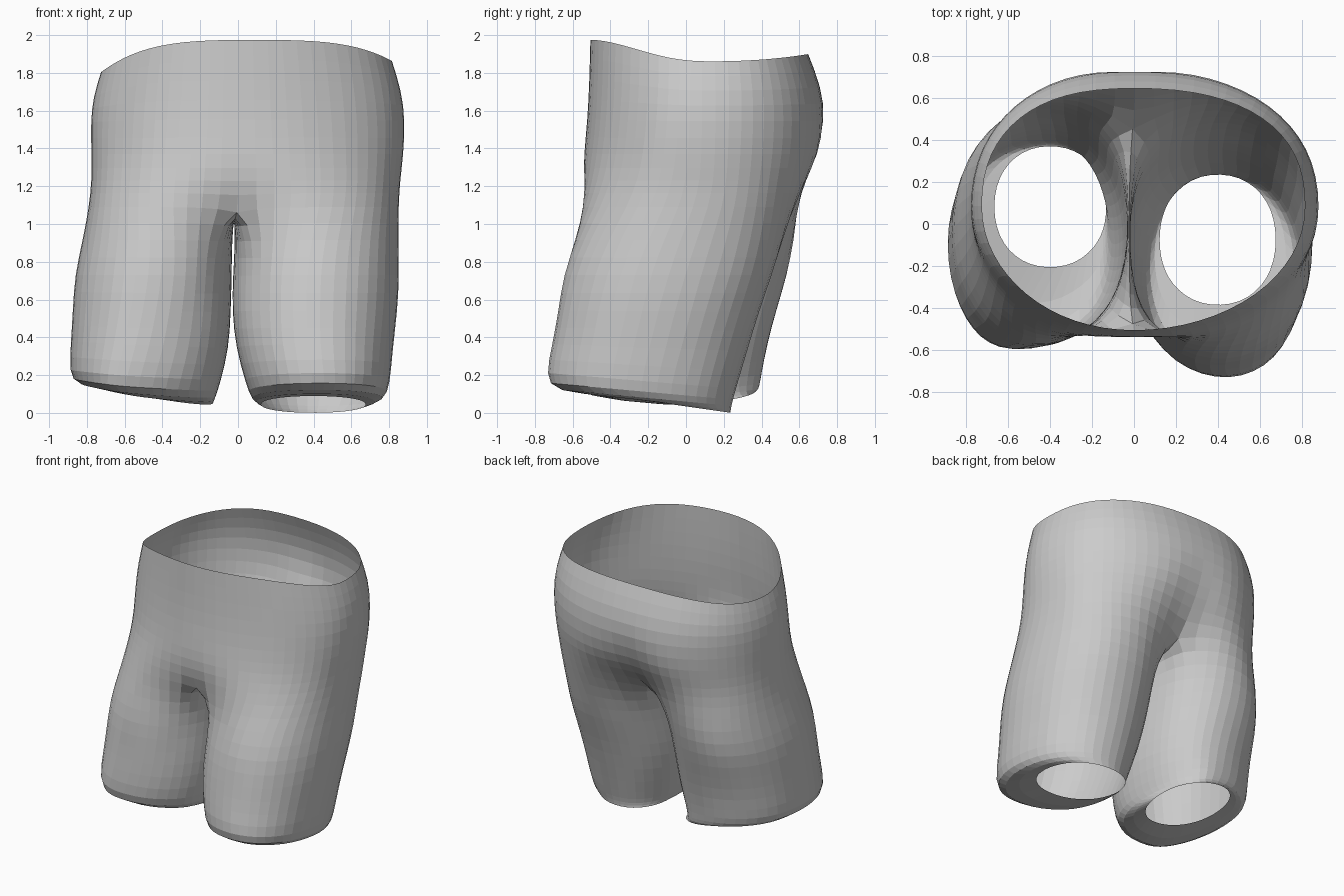
import bpy, bmesh
from math import sin, cos, pi, radians, exp

if "Cube" in bpy.data.objects:
    bpy.data.objects.remove(bpy.data.objects["Cube"])

N, M = 16, 5          # half-waist segments, points across the crotch
bm = bmesh.new()


def power(v, e):
    return (1 if v >= 0 else -1) * abs(v) ** (2 / e)


def bridge(a, b):
    for i in range(len(a)):
        j = (i + 1) % len(a)
        bm.faces.new((a[i], a[j], b[j], b[i]))


def rim_height(a):
    c, s = cos(a), sin(a)
    wave = .03 * sin(2 * a) ** 2 * (s < 0)
    return s * s * (1.975 if s < 0 else 1.9) + c * c * (1.86 if c > 0 else 1.80) + wave


# Seat: z, left, right, front, back, front roundness, back roundness, front groove, back groove, rim blend
SEAT = [
    (1.55, -.73, .82, -.51, .65, 2.0, 2.4, 0, 0, 1),
    (1.55, -.77, .87, -.515, .72, 2.0, 2.3, 0, 0, .5),
    (1.55, -.785, .89, -.525, .75, 2.05, 2.2, 0, .01, 0),
    (1.36, -.78, .88, -.545, .73, 2.15, 2.2, 0, .06, 0),
    (1.23, -.785, .87, -.57, .69, 2.35, 2.3, .02, .14, 0),
    (1.12, -.79, .86, -.595, .655, 2.5, 2.4, .09, .24, 0),
]


def seat_ring(z, xl, xr, yf, yb, ef, eb, gf, gb, blend):
    ring = []
    cx, cy = (xl + xr) / 2 * .5, .08
    for i in range(2 * N):
        a = -pi / 2 + pi * i / N
        c, s = cos(a), sin(a)
        e = ef if s < 0 else eb
        x = cx * (1 - abs(s) ** 4) + power(c, e) * ((xr - cx) if c > 0 else (cx - xl))
        y = cy + power(s, e) * ((yb - cy) if s > 0 else (cy - yf))
        y += gf * exp(-(x / .1) ** 2) if s < 0 else -gb * exp(-(x / .14) ** 2)
        ring.append(bm.verts.new((x, y, z + blend * (rim_height(a) - z))))
    return ring


rings = [seat_ring(*r) for r in SEAT]
for a, b in zip(rings, rings[1:]):
    bridge(a, b)
hip = rings[-1]

# Crotch seam from back to front
back, front = hip[N].co, hip[0].co
seam = []
for j in range(1, M + 1):
    t = j / (M + 1)
    p = back.lerp(front, t)
    seam.append(bm.verts.new((-.02, p.y, p.z - .06 * sin(pi * t))))

# Legs: front z, back z, inner x, outer x, front y, back y; last ring is the turned-in hem
RIGHT = [
    (.91, .91, -.02, .865, -.62, .535),
    (.73, .73, -.03, .86, -.655, .465),
    (.54, .54, -.035, .85, -.685, .395),
    (.36, .33, -.015, .825, -.715, .33),
    (.20, .10, .04, .81, -.75, .265),
    (.11, .03, .07, .78, -.71, .245),
    (.09, .00, .12, .68, -.39, .24),
]
LEFT = [
    (.91, .91, -.025, -.84, -.58, .615),
    (.73, .73, -.03, -.87, -.585, .545),
    (.54, .54, -.035, -.88, -.59, .485),
    (.36, .36, -.045, -.89, -.60, .435),
    (.18, .19, -.09, -.90, -.61, .405),
    (.09, .13, -.12, -.86, -.57, .395),
    (.07, .12, -.13, -.67, -.21, .375),
]


def leg(table, side, shear, tilt):
    prev = [hip[(side * i) % (2 * N)] for i in range(N + 1)] + seam
    angles = [radians(-140 + 280 * i / N) for i in range(N + 1)]
    angles += [radians(140 + 80 * j / (M + 1)) for j in range(1, M + 1)]
    for k, (zf, zb, xi, xo, yf, yb) in enumerate(table):
        hem = k == len(table) - 1
        low = max(0, k - 1) / 4
        ring = []
        for n, a in enumerate(angles):
            c, s = power(cos(a), 2.15), power(sin(a), 2.15)
            x = (xi + xo) / 2 + (xo - xi) / 2 * c
            y = (yf + yb) / 2 + (yb - yf) / 2 * s
            if not hem:
                x -= side * shear * low * s * (1 - abs(c))
                # shallow cloth folds
                y += .006 * sin(3 * n + 2.3 * k)
            z = zf + (zb - zf) * (s + 1) / 2 + tilt * low * c
            ring.append(bm.verts.new((x, y, z)))
        bridge(prev, ring)
        prev = ring


leg(RIGHT, 1, .02, 0)
leg(LEFT, -1, .12, .035)

# Ease the join between seat and thighs
join = [v for v in bm.verts if .85 < v.co.z < 1.3 and v not in seam]
for step in range(3):
    bmesh.ops.smooth_vert(bm, verts=join, factor=.4, use_axis_x=True, use_axis_y=True, use_axis_z=True)

bmesh.ops.recalc_face_normals(bm, faces=bm.faces)
mesh = bpy.data.meshes.new("shorts")
bm.to_mesh(mesh)
bm.free()
shorts = bpy.data.objects.new("shorts", mesh)
bpy.context.collection.objects.link(shorts)
sub = shorts.modifiers.new("soften", 'SUBSURF')
sub.levels = sub.render_levels = 1
